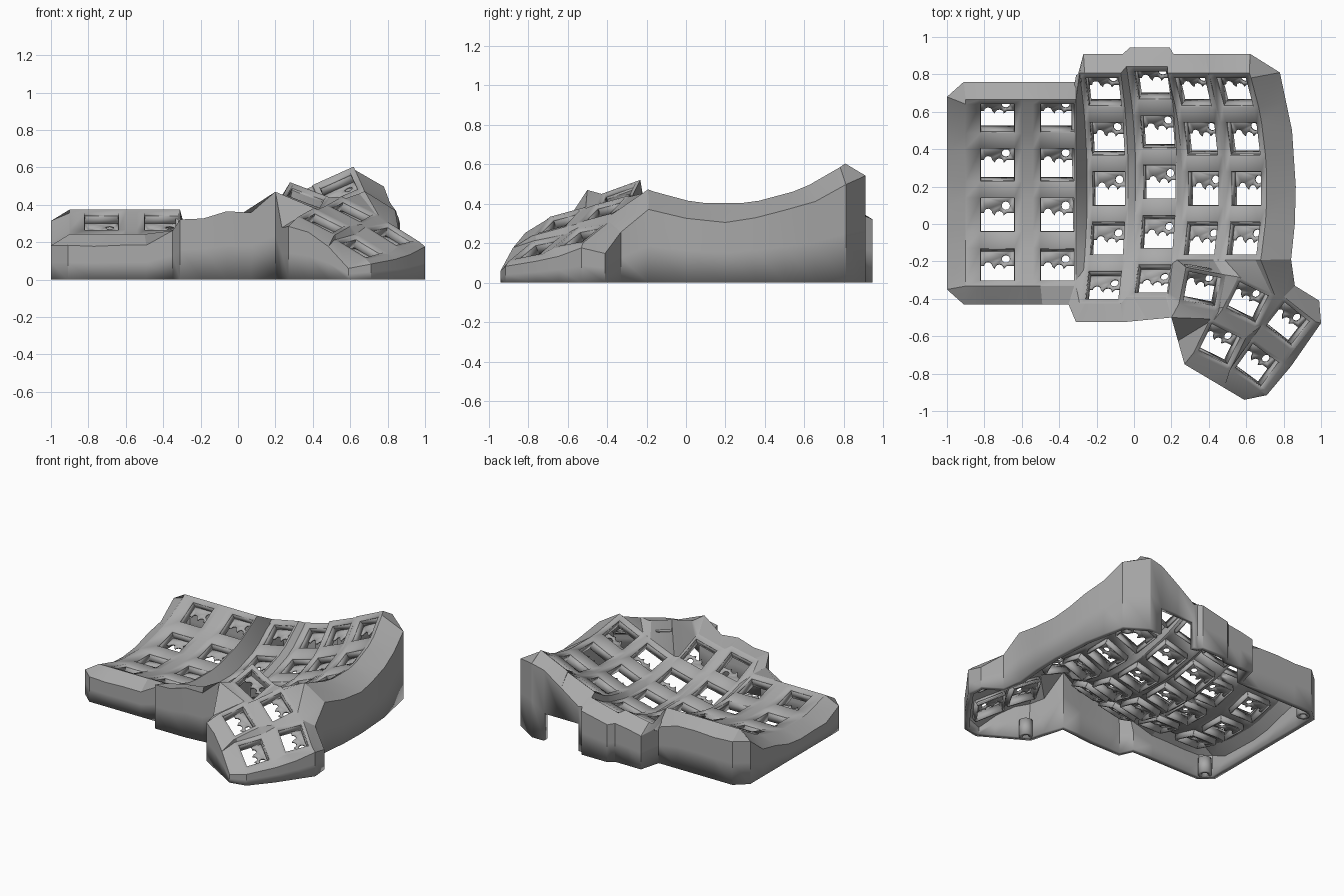
import bpy, bmesh, math
from mathutils import Vector

if "Cube" in bpy.data.objects:
    bpy.data.objects.remove(bpy.data.objects["Cube"])

grey = bpy.data.materials.new("plain_grey")
grey.use_nodes = True
grey.diffuse_color = (0.4, 0.4, 0.4, 1)
grey.node_tree.nodes["Principled BSDF"].inputs["Base Color"].default_value = (0.4, 0.4, 0.4, 1)

RADIUS, STEP = 1.03, math.radians(15)
HALF = 0.334          # half a key hole, in row steps
holes = []            # corners of every key hole: front left, front right, back right, back left


def finish(bm, name, thickness, offset, angle=22):
    mesh = bpy.data.meshes.new(name)
    bm.to_mesh(mesh)
    bm.free()
    mesh.materials.append(grey)
    ob = bpy.data.objects.new(name, mesh)
    bpy.context.collection.objects.link(ob)
    if thickness:
        mod = ob.modifiers.new("thickness", 'SOLIDIFY')
        mod.thickness, mod.offset = thickness, offset
    bpy.ops.object.select_all(action='DESELECT')
    ob.select_set(True)
    bpy.context.view_layer.objects.active = ob
    bpy.ops.object.shade_smooth_by_angle(angle=math.radians(angle))
    return ob


def stitch(bm, a, b):
    """Fill between two vertex chains with the shortest set of rungs."""
    best = {}
    for i, p in enumerate(a):
        for j, q in enumerate(b):
            steps = [(best[s][0], s) for s in ((i - 1, j - 1), (i - 1, j), (i, j - 1)) if s in best]
            cost, prev = min(steps) if steps else (0, None)
            best[i, j] = (cost + (p.co - q.co).length, prev)
    at = (len(a) - 1, len(b) - 1)
    while best[at][1]:
        i, j = at
        k, l = at = best[at][1]
        ring = [a[k], a[i], b[j], b[l]]
        bm.faces.new(list(dict.fromkeys(ring)))


def key_grid(bm, us, vs, place):
    """Sheet of faces with key holes left open in the middle strip."""
    g = [[bm.verts.new(place(u, v)) for v in vs] for u in us]
    for i in range(len(us) - 1):
        for j in range(len(vs) - 1):
            ring = [g[i][j], g[i + 1][j], g[i + 1][j + 1], g[i][j + 1]]
            if i == 1 and j % 2 == 1:
                holes.append([v.co.copy() for v in ring])
            else:
                bm.faces.new(ring)
    return g


def column(bm, xc, yc, zc, lean, left, right, first):
    h = 0.09 * math.cos(math.atan(lean))
    rows = range(first, 3)
    vs = [first - 0.45] + [r + d for r in rows for d in (-HALF, HALF)] + [2.45]

    def place(u, s):
        rise = RADIUS * (1 - math.cos(s * STEP))
        return (xc + u - lean * rise, yc + RADIUS * math.sin(s * STEP), zc + rise + lean * u)
    return key_grid(bm, [-left, -h, h, right], vs, place)


def thumb_key(bm, x, y, z, turn):
    c, s = math.cos(math.radians(turn)), math.sin(math.radians(turn))

    def place(u, v):
        dx, dy = c * u - s * v, s * u + c * v
        return (x + dx, y + dy, z - 0.3 * dx + 0.42 * dy)
    return key_grid(bm, [-.108, -.088, .088, .108], [-.1, -.08, .08, .1], place)


def front(g): return [col[0] for col in g]
def back(g): return [col[-1] for col in g]


bm = bmesh.new()
# Curved finger columns
A = column(bm, -.73, .05, .17, 0, .17, .13, -1)
B = column(bm, -.41, .05, .17, 0, .13, .1, -1)
C = column(bm, -.135, .19, .12, .2, .115, .105, -2)
D = column(bm, .135, .225, .155, .25, .125, .095, -2)
E = column(bm, .37, .19, .25, .4, .11, .11, -1)
F = column(bm, .6, .19, .35, .45, .11, .11, -1)
for l, r in ((A, B), (B, C), (C, D), (E, F)):
    stitch(bm, l[-1], r[0])
stitch(bm, D[-1][2:], E[0])

# Thumb cluster
T1 = thumb_key(bm, .365, -.35, .445, -11)
T2 = thumb_key(bm, .61, -.42, .37, -26)
T3 = thumb_key(bm, .825, -.535, .24, -38)
T4 = thumb_key(bm, .46, -.645, .31, -26)
T5 = thumb_key(bm, .66, -.757, .175, -36)
for l, r in ((T1, T2), (T2, T3), (T4, T5)):
    stitch(bm, l[-1], r[0])
stitch(bm, front(T1) + front(T2) + front(T3), back(T4) + back(T5))
stitch(bm, D[-1][:3] + front(E) + front(F), T1[0] + back(T1)[1:] + back(T2) + back(T3)[:1])

# Ordered rim of the key surface
links = {}
for e in bm.edges:
    if len(e.link_faces) == 1:
        for v in e.verts:
            links.setdefault(v, []).append(e.other_vert(v))
rim, prev = [A[0][0]], A[0][1]
while True:
    nxt = [v for v in links[rim[-1]] if v is not prev][0]
    prev = rim[-1]
    if nxt is rim[0]:
        break
    rim.append(nxt)

# Outer wall footprint
corners = [(-1, -.35), (-.91, -.43), (-.35, -.43), (-.31, -.525), (-.06, -.525), (.2, -.5),
           (.27, -.75), (.59, -.94), (.71, -.915), (.84, -.76), (1, -.53), (.99, -.41),
           (.86, -.33), (.84, -.19), (.86, 0), (.865, .2), (.845, .5), (.78, .81),
           (.62, .91), (.52, .91), (.24, .91), (.21, .91), (.19, .945), (-.02, .945),
           (-.06, .91), (-.27, .91), (-.31, .76), (-.91, .76), (-1, .68)]
path = []
for p, q in zip(corners, corners[1:] + corners[:1]):
    p, q = Vector(p), Vector(q)
    n = max(1, round((q - p).length / 0.14))
    path += [p.lerp(q, k / n) for k in range(n)]


def edge_height(p):
    d, z = min(((v.co.xy - p).length, v.co.z) for v in rim)
    if p.y < -.45 and -.32 < p.x < .22:
        return z + 0.02
    return max(0.06, z - 0.5 * d - 0.01)


def in_port(p): return p.y > .905 and .23 < p.x < .53 and p.y < .92


top = [bm.verts.new((*p, edge_height(p))) for p in path]
mid = [bm.verts.new((*p, .2 if in_port(p) else t.co.z / 2)) for p, t in zip(path, top)]
low = [bm.verts.new((*p, 0)) for p in path]
start = min(range(len(rim)), key=lambda k: (rim[k].co - top[0].co).length)
rim = rim[start:] + rim[:start]
stitch(bm, rim + rim[:1], top + top[:1])
for k in range(len(path)):
    n = (k + 1) % len(path)
    bm.faces.new([top[k], mid[k], mid[n], top[n]])
    if not (in_port(path[k]) and in_port(path[n])):     # cable opening in the back wall
        bm.faces.new([mid[k], low[k], low[n], mid[n]])
loose = [v for v in bm.verts if not v.link_faces]
bmesh.ops.delete(bm, geom=loose, context='VERTS')
bmesh.ops.recalc_face_normals(bm, faces=bm.faces[:])
if sum(f.normal.z * f.calc_area() for f in bm.faces) < 0:
    bmesh.ops.reverse_faces(bm, faces=bm.faces[:])
finish(bm, "case_shell", 0.04, -1)

# Switch sockets: collar round each hole and a pierced clip plate below
bm = bmesh.new()


def arc(cx, cy, r, a0, a1, n):
    return [(cx + r * math.cos(math.radians(a0 + (a1 - a0) * k / n)),
             cy + r * math.sin(math.radians(a0 + (a1 - a0) * k / n))) for k in range(n + 1)]


outline = ([(-.095, .1), (-.095, .01)] + arc(-.05, .01, .022, 180, 0, 6)
           + arc(.01, -.005, .024, 180, 0, 6) + [(.05, .01), (.095, .01), (.095, .1)])
pin_hole = arc(.045, .048, .022, 0, 330, 11)
for fl, fr, br, bl in holes:
    mid_point = (fl + fr + br + bl) / 4
    ex = (fr - fl).normalized()
    n = ex.cross(bl - fl).normalized()
    ey = n.cross(ex)
    for p, q in ((fl, fr), (fr, br), (br, bl), (bl, fl)):
        p, q = (mid_point + (v - mid_point) * 1.05 for v in (p, q))
        bm.faces.new([bm.verts.new(v) for v in (p - n * .02, q - n * .02, q - n * .08, p - n * .08)])
    edges = []
    for loop in (outline, pin_hole):
        vs = [bm.verts.new(mid_point + ex * x + ey * y - n * .07) for x, y in loop]
        edges += [bm.edges.new((vs[k - 1], vs[k])) for k in range(len(vs))]
    bmesh.ops.triangle_fill(bm, edges=edges, use_beauty=True, normal=n)
finish(bm, "switch_sockets", 0.012, 0)

# Screw posts inside the wall corners
for name, x, y in (("front_left", -.91, -.35), ("back_left", -.91, .67),
                   ("thumb", .33, -.73), ("back_right", .72, .79)):
    bm = bmesh.new()
    bmesh.ops.create_cone(bm, cap_ends=False, segments=20, radius1=.045, radius2=.045, depth=.12)
    bmesh.ops.translate(bm, verts=bm.verts[:], vec=(x, y, .06))
    finish(bm, name + "_screw_post", 0.022, -1, 40)
